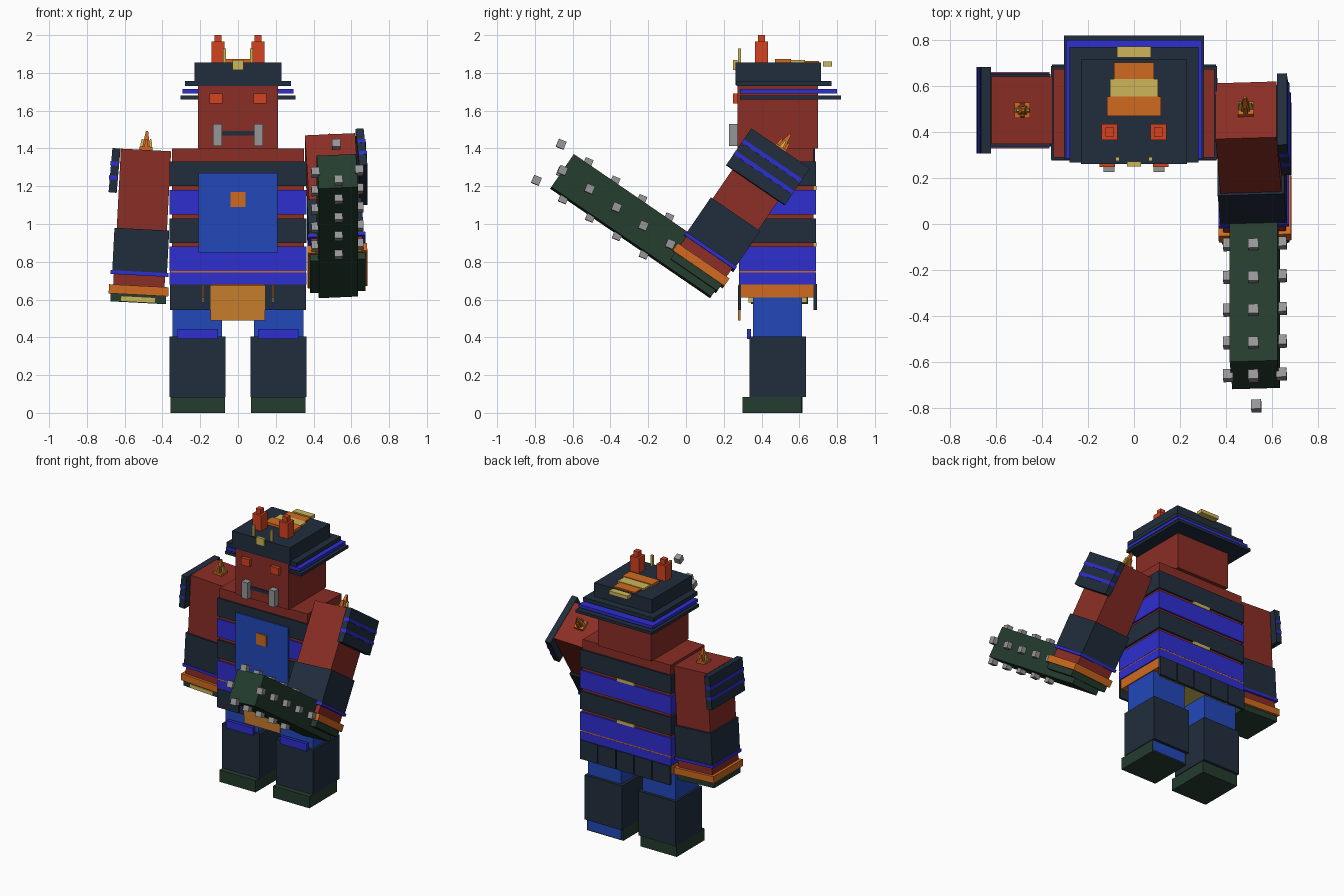
import bpy, math
from mathutils import Matrix, Vector

if "Cube" in bpy.data.objects:
    bpy.data.objects.remove(bpy.data.objects["Cube"])


def lin(c):
    c /= 255
    return c / 12.92 if c <= 0.04045 else ((c + 0.055) / 1.055) ** 2.4


def material(name, r, g, b):
    m = bpy.data.materials.new(name)
    m.diffuse_color = (lin(r), lin(g), lin(b), 1)
    m.use_nodes = True
    m.node_tree.nodes["Principled BSDF"].inputs["Base Color"].default_value = m.diffuse_color
    return m


RED = material("brick red", 138, 46, 37)
HORN = material("bright vermilion", 212, 66, 32)
NAVY = material("dark navy", 33, 45, 61)
BLUE = material("cobalt blue", 34, 72, 186)
VIOLET = material("violet blue", 46, 46, 208)
GREEN = material("dark green", 36, 60, 46)
ORANGE = material("orange", 208, 106, 32)
AMBER = material("amber", 198, 124, 44)
GOLD = material("gold", 206, 182, 88)
GREY = material("steel grey", 150, 150, 152)


def box(name, x, y, z, mat, frame=None, taper=1.0):
    """Box from (min, max) ranges; taper scales the top face."""
    cx, cy = sum(x) / 2, sum(y) / 2
    verts = []
    for k, f in ((0, 1.0), (1, taper)):
        for i, j in ((0, 0), (1, 0), (1, 1), (0, 1)):
            v = Vector((cx + (x[i] - cx) * f, cy + (y[j] - cy) * f, z[k]))
            verts.append(frame @ v if frame else v)
    faces = [(3, 2, 1, 0), (4, 5, 6, 7)]
    faces += [(i, (i + 1) % 4, 4 + (i + 1) % 4, 4 + i) for i in range(4)]
    mesh = bpy.data.meshes.new(name)
    mesh.from_pydata(verts, [], faces)
    mesh.materials.append(mat)
    ob = bpy.data.objects.new(name, mesh)
    bpy.context.collection.objects.link(ob)
    return ob


def sx(s, a, b):
    """Mirror an x range to side s."""
    return (a, b) if s > 0 else (-b, -a)


# Torso with armour bands
box("torso", (-.35, .35), (.29, .675), (.68, 1.40), RED)
for i, (z0, z1, m) in enumerate([(1.20, 1.33, NAVY), (1.05, 1.18, VIOLET),
                                 (.90, 1.03, NAVY), (.75, .88, VIOLET), (.68, .742, VIOLET)]):
    box(f"armour_band_{i}", (-.362, .362), (.28, .687), (z0, z1), m)
box("belt_cord", (-.36, .36), (.281, .686), (.742, .75), ORANGE)
box("chest_panel", (-.21, .21), (.27, .285), (.85, 1.27), BLUE)
box("chest_badge", (-.04, .04), (.263, .272), (1.09, 1.17), ORANGE)
for z in (1.19, .89):
    box("back_clasp", (-.07, .07), (.67, .69), (z - .01, z + .012), GOLD)

# Hips, skirt plates and apron
box("hips", (-.355, .355), (.29, .678), (.61, .68), ORANGE)
box("hip_trim", (-.30, .30), (.33, .64), (.585, .61), GOLD)
box("apron", (-.145, .142), (.274, .288), (.49, .675), AMBER)
for s in (-1, 1):
    box("front_skirt_plate", sx(s, .188, .36), (.277, .292), (.545, .68), NAVY)
    box("front_skirt_strip", sx(s, .14, .182), (.279, .292), (.545, .68), NAVY)
for i in range(5):
    x = -.36 + i * .144
    box("back_skirt_plate", (x + .003, x + .141), (.676, .694), (.545, .682), NAVY)

# Legs
for s in (-1, 1):
    box("leg", sx(s, .085, .348), (.355, .615), (.01, .62), BLUE)
    box("shin_guard", sx(s, .065, .363), (.337, .635), (.085, .405), NAVY)
    box("foot", sx(s, .07, .358), (.30, .617 if s < 0 else .612), (0, .085), GREEN)
    box("knee_pad", sx(s, .107, .32), (.322, .345), (.39, .445), VIOLET)

# Head and face
box("head", (-.212, .212), (.272, .70), (1.40, 1.76), RED)
box("mouth", (-.085, .085), (.266, .275), (1.468, 1.492), NAVY)
for s in (-1, 1):
    box("eye", sx(s, .083, .15), (.248, .275), (1.638, 1.69), HORN)
    box("tusk", sx(s, .085, .132), (.227, .275), (1.412, 1.53), GREY)

# Helmet with flared neck guard
box("helmet", (-.23, .23), (.262, .715), (1.735, 1.855), NAVY)
box("upper_brim", (-.28, .28), (.268, .77), (1.73, 1.757), NAVY)
box("middle_brim", (-.295, .295), (.285, .80), (1.692, 1.714), VIOLET)
box("lower_brim", (-.305, .305), (.285, .82), (1.66, 1.68), NAVY)
for hw, y0, y1, z1, m in [(.118, .47, .555, 1.873, ORANGE), (.104, .555, .63, 1.868, GOLD),
                          (.086, .63, .703, 1.864, ORANGE), (.073, .725, .772, 1.86, GOLD)]:
    box("helmet_crest", (-hw, hw), (y0, y1), (1.835, z1), m)
box("helmet_badge", (-.03, .03), (.25, .272), (1.815, 1.868), GOLD)
for s in (-1, 1):
    box("horn", sx(s, .071, .141), (.365, .435), (1.85, 1.965), HORN)
    box("horn_tip", sx(s, .087, .125), (.381, .419), (1.965, 2.0), HORN)
    box("brow_spike", sx(s, .064, .08), (.274, .292), (1.84, 1.93), GOLD)


# Arms, modelled hanging down from the top of the shoulder
def arm(s, swing):
    frame = (Matrix.Translation((s * .487, .495, 1.392)) @ Matrix.Rotation(swing, 4, 'X')
             @ Matrix.Rotation(math.radians(-3 * s), 4, 'Y'))
    sections = [("upper_arm", .133, .147, 0, .43, RED), ("forearm_guard", .145, .158, .42, .65, NAVY),
                ("wrist_cord", .153, .163, .645, .665, VIOLET), ("wrist", .136, .148, .66, .73, RED),
                ("cuff", .158, .166, .72, .768, ORANGE), ("hand", .147, .15, .765, .81, GREEN)]
    for name, hx, hy, d0, d1, m in sections:
        box(name, (-hx, hx), (-hy, hy), (-d1, -d0), m, frame)
    box("hand_trim", (-.09, .09), (-.156, .10), (-.805, -.78), GOLD, frame)
    # Shoulder plate with stripes
    pad = frame @ Matrix.Rotation(math.radians(-2 * s), 4, 'Y')
    box("shoulder_plate", sx(s, .135, .178), (-.188, .188), (-.24, -.005), NAVY, pad)
    for d in (.075, .15):
        box("shoulder_stripe", sx(s, .14, .182), (-.189, .189), (-d - .022, -d), VIOLET, pad)
    # Shoulder flame
    box("flame_base", (-.034, .034), (-.034, .034), (-.005, .018), ORANGE, frame)
    box("flame", (-.02, .02), (-.02, .02), (.015, .1), ORANGE, frame, .3)
    for dx, dy in ((-.022, 0), (.022, 0), (0, -.022), (0, .022)):
        box("flame_lick", (dx - .011, dx + .011), (dy - .011, dy + .011),
            (.01, .058), GOLD if dx else ORANGE, frame, .4)
    return frame


arm(-1, 0)
frame = arm(1, math.radians(-34.4))

# Spiked club held across the hand
D = .745
box("club", (-.104, .104), (-.886, .14), (-D - .106, -D + .106), GREEN, frame)


def stud(x, y, z):
    r = .022
    f = frame @ Matrix.Translation((x, y, z)) @ Matrix.Rotation(math.radians(12), 4, 'X')
    box("club_stud", (-r, r), (-r, r), (-r, r), GREY, f)


for i in range(5):
    for s in (-1, 1):
        stud(s * .116, -.195 - i * .1727, -D)
        stud(0, -.28 - i * .1727, -D + s * .116)
